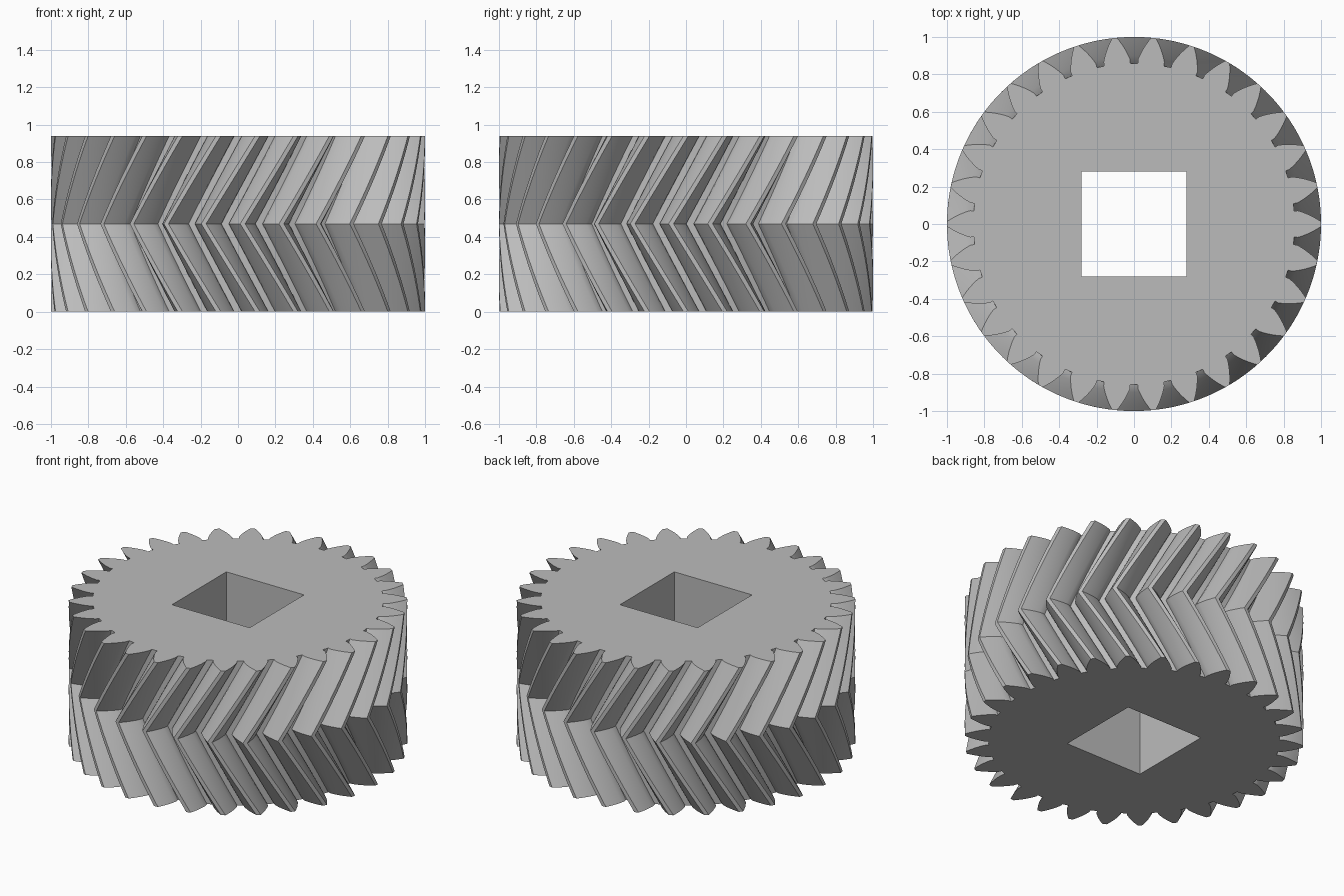
import bpy, bmesh, math

TEETH = 30
TIP_R = 1.0
MODULE = TIP_R / (TEETH / 2 + 1)
PITCH_R = MODULE * TEETH / 2
ROOT_R = PITCH_R - 1.25 * MODULE
PRESSURE = math.radians(28)
BASE_R = PITCH_R * math.cos(PRESSURE)
HEIGHT = 0.94
HOLE = 0.28
TWIST = HEIGHT / 2 * math.tan(math.radians(30)) / PITCH_R
SLICES = 10          # slices in each half
FLANK_STEPS = 7

if "Cube" in bpy.data.objects:
    bpy.data.objects.remove(bpy.data.objects["Cube"], do_unlink=True)


def involute(angle):
    return math.tan(angle) - angle


def half_angle(r):
    """Half the angle that a tooth spans at radius r."""
    tooth = math.pi / (2 * TEETH) + involute(PRESSURE) - involute(math.acos(BASE_R / r))
    return min(tooth, math.pi / TEETH - 0.02 / r)


# Outline of one section, as (radius, angle) pairs
radii = [ROOT_R + (TIP_R - ROOT_R) * i / FLANK_STEPS for i in range(FLANK_STEPS + 1)]
tooth = [(r, -half_angle(r)) for r in radii] + [(r, half_angle(r)) for r in reversed(radii)]
pitch = 2 * math.pi / TEETH
outline = [(r, a + k * pitch) for k in range(TEETH) for r, a in tooth]


def bridge(bm, lower, upper):
    for i in range(len(lower)):
        j = (i + 1) % len(lower)
        bm.faces.new((lower[i], lower[j], upper[j], upper[i]))


def loop_edges(bm, ring):
    edges = []
    for i, v in enumerate(ring):
        other = ring[(i + 1) % len(ring)]
        edges.append(bm.edges.get((v, other)) or bm.edges.new((v, other)))
    return edges


bm = bmesh.new()

# Herringbone teeth: the section turns one way, then back
rings = []
for s in range(2 * SLICES + 1):
    t = s / SLICES - 1
    turn = pitch / 2 + math.pi / 2 + TWIST * (abs(t) - 1)
    z = HEIGHT * (t + 1) / 2
    rings.append([bm.verts.new((r * math.cos(a + turn), r * math.sin(a + turn), z))
                  for r, a in outline])
for lower, upper in zip(rings, rings[1:]):
    bridge(bm, lower, upper)

# Square shaft hole
corners = ((-1, -1), (1, -1), (1, 1), (-1, 1))
hole_rings = [[bm.verts.new((x * HOLE, y * HOLE, z)) for x, y in corners]
              for z in (0, HEIGHT)]
bridge(bm, hole_rings[1], hole_rings[0])

# End faces around the hole
for outer, inner in ((rings[0], hole_rings[0]), (rings[-1], hole_rings[1])):
    bmesh.ops.triangle_fill(bm, use_beauty=True, use_dissolve=False,
                            edges=loop_edges(bm, outer) + loop_edges(bm, inner))

bmesh.ops.recalc_face_normals(bm, faces=bm.faces)
mesh = bpy.data.meshes.new("herringbone_gear")
bm.to_mesh(mesh)
bm.free()

# Plain grey material
grey = bpy.data.materials.new("plain grey")
grey.use_nodes = True
colour = (0.5, 0.5, 0.5, 1)
grey.diffuse_color = colour
grey.node_tree.nodes["Principled BSDF"].inputs["Base Color"].default_value = colour
mesh.materials.append(grey)

gear = bpy.data.objects.new("herringbone_gear", mesh)
bpy.context.collection.objects.link(gear)
bpy.context.view_layer.objects.active = gear
gear.select_set(True)
bpy.ops.object.shade_smooth_by_angle(angle=math.radians(20))
